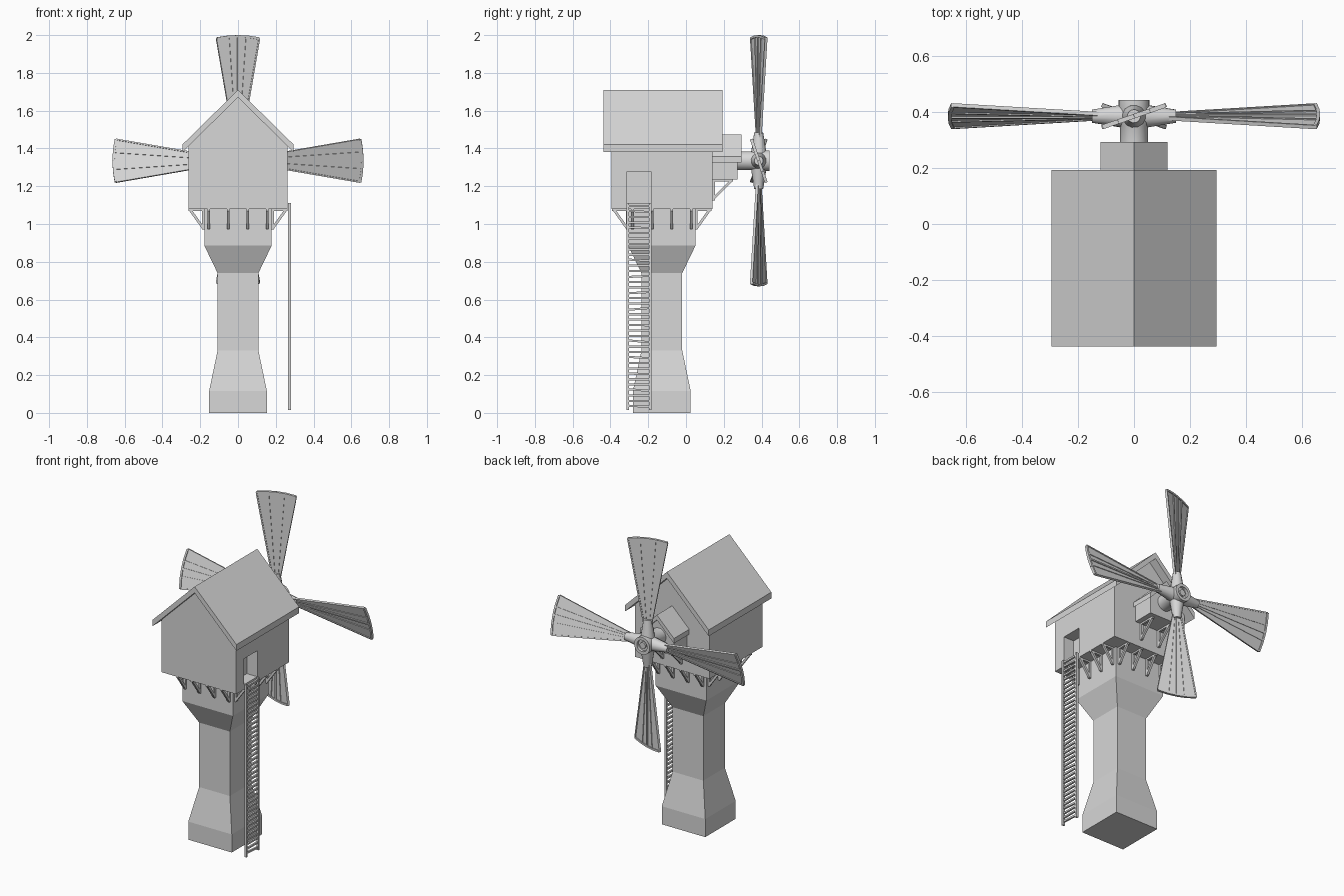
import bpy, bmesh, math, random
from mathutils import Vector, Matrix

if "Cube" in bpy.data.objects:
    bpy.data.objects.remove(bpy.data.objects["Cube"])

random.seed(4)
grey = bpy.data.materials.new("plain grey")
grey.diffuse_color = (0.68, 0.68, 0.68, 1)
grey.use_nodes = True
grey.node_tree.nodes["Principled BSDF"].inputs["Base Color"].default_value = grey.diffuse_color
CY = -0.128                      # tower and house centre in y
HUB = Vector((0, 0.385, 1.335))  # sail axle


def finish(bm, name):
    bmesh.ops.recalc_face_normals(bm, faces=bm.faces)
    me = bpy.data.meshes.new(name)
    bm.to_mesh(me)
    bm.free()
    me.materials.append(grey)
    ob = bpy.data.objects.new(name, me)
    bpy.context.collection.objects.link(ob)
    return ob


def box(bm, lo, hi, mat=Matrix()):
    lo, hi = Vector(lo), Vector(hi)
    m = mat @ Matrix.Translation((lo + hi) / 2) @ Matrix.Diagonal((*(hi - lo), 1))
    bmesh.ops.create_cube(bm, size=1, matrix=m)


def beam(bm, a, b, w, d, up=(0, 1, 0)):
    """Rectangular bar from a to b; d is its size towards up."""
    a, b = Vector(a), Vector(b)
    z = (b - a).normalized()
    x = Vector(up).cross(z).normalized()
    rot = Matrix((x, z.cross(x), z)).transposed().to_4x4()
    box(bm, (-w / 2, -d / 2, 0), (w / 2, d / 2, (b - a).length), Matrix.Translation(a) @ rot)


def prism(bm, profile, y0, y1):
    """Extrude an xz outline along y."""
    f = bm.faces.new([bm.verts.new((x, y0, z)) for x, z in profile])
    r = bmesh.ops.extrude_face_region(bm, geom=[f], use_keep_orig=True)
    vs = [v for v in r["geom"] if isinstance(v, bmesh.types.BMVert)]
    bmesh.ops.translate(bm, verts=vs, vec=(0, y1 - y0, 0))


def gable_roof(name, half, peak, eave, y0, y1, t):
    bm = bmesh.new()
    prism(bm, [(-half, eave), (0, peak), (half, eave),
               (half, eave - t), (0, peak - t), (-half, eave - t)], y0, y1)
    finish(bm, name)


# Tower: stacked square rings
bm = bmesh.new()
rings = []
for h, z in [(.153, 0), (.153, .115), (.108, .33), (.108, .74), (.178, .885), (.178, 1.08)]:
    rings.append([bm.verts.new((sx * h, CY + sy * h, z))
                  for sx, sy in ((-1, -1), (1, -1), (1, 1), (-1, 1))])
for a, b in zip(rings, rings[1:]):
    for i in range(4):
        j = (i + 1) % 4
        bm.faces.new((a[i], a[j], b[j], b[i]))
bm.faces.new(rings[0])
bm.faces.new(rings[-1])
finish(bm, "tower")

# House with a recessed doorway
bm = bmesh.new()
prism(bm, [(-.263, 1.08), (.263, 1.08), (.263, 1.415), (0, 1.675), (-.263, 1.415)],
      CY - .267, CY + .267)
house = finish(bm, "house")
bm = bmesh.new()
box(bm, (.19, -.315, 1.11), (.35, -.182, 1.275))
cutter = finish(bm, "doorway_cutter")
cutter.hide_render = True
cutter.hide_viewport = True
cut = house.modifiers.new("doorway", 'BOOLEAN')
cut.object = cutter
cut.solver = 'EXACT'
gable_roof("roof", .295, 1.71, 1.42, -.437, .193, .04)

# Axle housing on the back
bm = bmesh.new()
prism(bm, [(-.105, 1.235), (.105, 1.235), (.105, 1.345), (0, 1.445), (-.105, 1.345)], .13, .273)
finish(bm, "axle_housing")
gable_roof("axle_housing_roof", .12, 1.475, 1.357, .13, .293, .032)

# Support brackets below house and housing
for side, label in enumerate(("front", "right", "back", "left")):
    bm = bmesh.new()
    for x in (-.155, -.052, .052, .155):
        beam(bm, (x, -.184, .97), (x, -.184, 1.08), .014, .012)
        beam(bm, (x, -.184, .978), (x, -.257, 1.08), .014, .014)
        beam(bm, (x, -.178, 1.076), (x, -.263, 1.076), .014, .012, (0, 0, 1))
    bm.transform(Matrix.Translation((0, CY, 0)) @ Matrix.Rotation(side * math.pi / 2, 4, 'Z'))
    finish(bm, label + "_brackets")
bm = bmesh.new()
for x in (-.065, .065):
    beam(bm, (x, .146, 1.125), (x, .146, 1.235), .014, .014)
    beam(bm, (x, .146, 1.135), (x, .243, 1.232), .014, .014)
    beam(bm, (x, .14, 1.23), (x, .25, 1.23), .014, .012, (0, 0, 1))
finish(bm, "housing_brackets")

# Ladder with slightly uneven rungs
bm = bmesh.new()
for y in (-.309, -.189):
    box(bm, (.265, y - .006, .015), (.28, y + .006, 1.11))
n = 38
for i in range(n):
    z = .035 + i * 1.06 / (n - 1)
    t = random.uniform(-.006, .006) if i % 3 == 0 else 0
    beam(bm, (.272, -.31, z - t), (.272, -.188, z + t), .011, .011, (0, 0, 1))
finish(bm, "ladder")

# Axle and hub: turned profile of (radius, y)
bm = bmesh.new()
prof = [(0, .27), (.05, .27), (.05, .35), (.055, .36), (.055, .443), (.036, .443), (.036, .425),
        (.02, .425), (.02, .437), (0, .437)]
vs = [bm.verts.new((r, y, 0)) for r, y in prof]
es = [bm.edges.new(p) for p in zip(vs, vs[1:])]
bmesh.ops.spin(bm, geom=vs + es, cent=(0, 0, 0), axis=(0, 1, 0), angle=math.tau, steps=24)
bmesh.ops.translate(bm, verts=bm.verts, vec=(0, 0, HUB.z))
bmesh.ops.remove_doubles(bm, verts=bm.verts, dist=1e-4)
smooth = [finish(bm, "hub")]

# Four pitched sails: panel, rim, spars and a tapered root socket
pitch = Matrix.Rotation(math.radians(19), 4, 'Z')
R0, R1, W0, W1 = .12, .659, .022, .118
tip = [(W1 * t, R1 - .012 * t * t) for t in (-1, -.5, 0, .5, 1)]
for k in range(4):
    place = Matrix.Translation(HUB) @ Matrix.Rotation(k * math.pi / 2, 4, 'Y') @ pitch
    bm = bmesh.new()
    prism(bm, [(-W0, R0)] + tip + [(W0, R0)], -.003, .003)
    for t in (-1, -.4, .4, 1):
        beam(bm, (W0 * t, 0, R0), (W1 * t, 0, R1 - .012 * t * t), .008, .014)
    beam(bm, (0, 0, .03), (0, 0, R1), .012, .016)
    for (xa, za), (xb, zb) in zip(tip, tip[1:]):
        beam(bm, (xa, 0, za), (xb, 0, zb), .012, .016)
    bm.transform(place)
    finish(bm, f"sail_{k + 1}")
    bm = bmesh.new()
    bmesh.ops.create_cone(bm, cap_ends=True, segments=12, radius1=.042, radius2=.024,
                          depth=.11, matrix=place @ Matrix.Translation((0, 0, .095)))
    smooth.append(finish(bm, f"sail_socket_{k + 1}"))

# Smooth the turned parts only, keeping sharp edges
for ob in smooth:
    bpy.ops.object.select_all(action='DESELECT')
    ob.select_set(True)
    bpy.context.view_layer.objects.active = ob
    bpy.ops.object.shade_smooth_by_angle(angle=math.radians(32))
